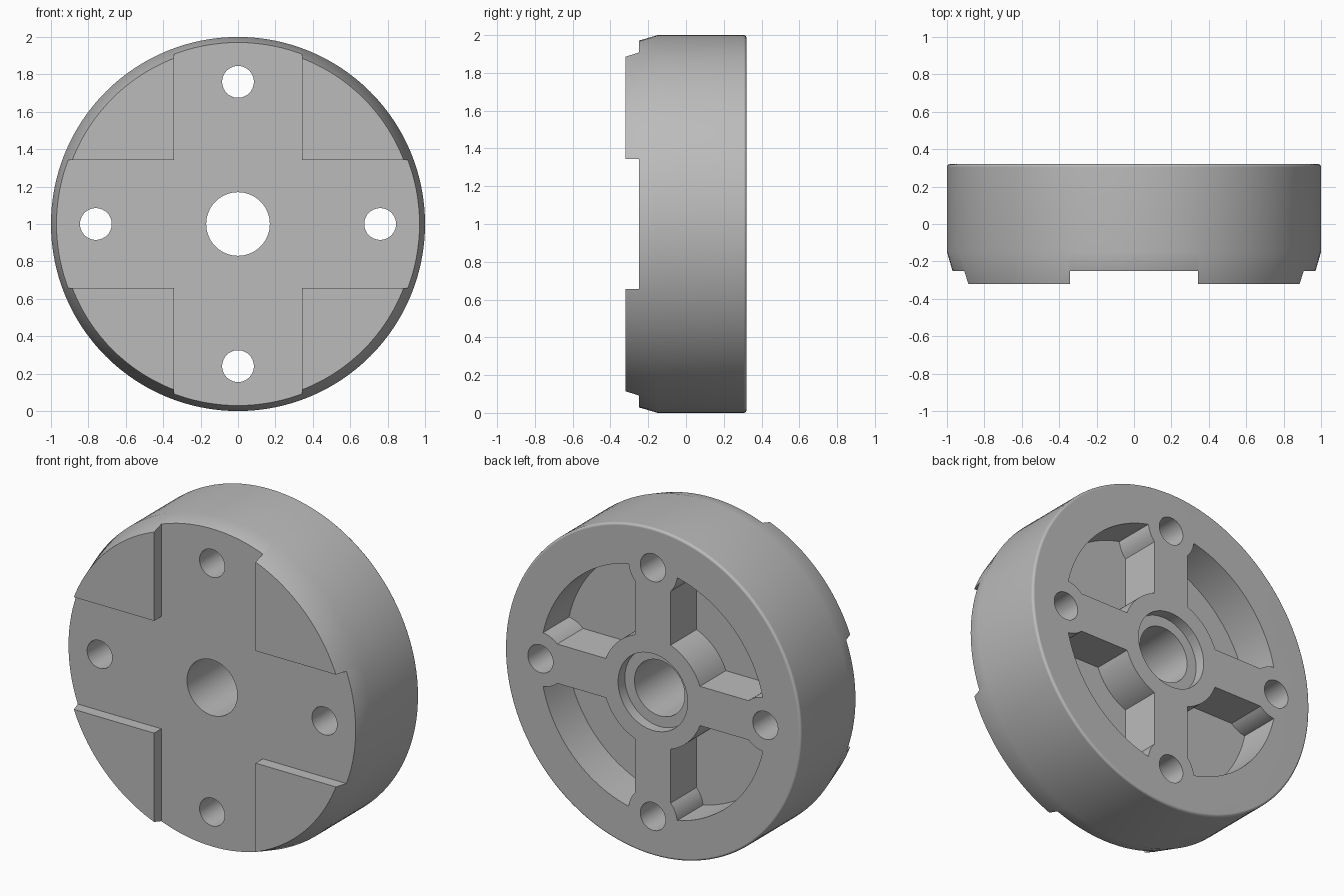
import bpy, bmesh, math
from math import sin, cos, asin, sqrt, pi, radians

if "Cube" in bpy.data.objects:
    bpy.data.objects.remove(bpy.data.objects["Cube"], do_unlink=True)

SEG = 128
HALF = 0.32          # half thickness along y
HOLE_AT = 0.76       # bolt circle radius
RIB, HUB, BOSS = 0.12, 0.34, 0.165

grey = bpy.data.materials.new("plain grey")
grey.use_nodes = True
COLOR = (0.5, 0.5, 0.5, 1)
grey.diffuse_color = COLOR
grey.node_tree.nodes["Principled BSDF"].inputs["Base Color"].default_value = COLOR


def arc(cx, cz, r, a0, a1, n):
    return [(cx + r * cos(a0 + (a1 - a0) * i / n),
             cz + r * sin(a0 + (a1 - a0) * i / n)) for i in range(n + 1)]


def circle(cx, cz, r, n):
    return arc(cx, cz, r, 0, 2 * pi, n)[:-1]


def loft(name, rings):
    """Solid from matching (x, y, z) loops, capped at both ends."""
    bm = bmesh.new()
    loops = [[bm.verts.new(p) for p in ring] for ring in rings]
    n = len(loops[0])
    for a, b in zip(loops, loops[1:]):
        for i in range(n):
            j = (i + 1) % n
            bm.faces.new((a[i], a[j], b[j], b[i]))
    bm.faces.new(loops[0])
    bm.faces.new(loops[-1])
    bmesh.ops.recalc_face_normals(bm, faces=bm.faces)
    mesh = bpy.data.meshes.new(name)
    bm.to_mesh(mesh)
    bm.free()
    mesh.materials.append(grey)
    obj = bpy.data.objects.new(name, mesh)
    bpy.context.collection.objects.link(obj)
    return obj


def prism(name, outline, y0, y1):
    return loft(name, [[(x, y, z + 1) for x, z in outline] for y in (y0, y1)])


# Disc body: tapered front shoulder, small rounded rim at the back
profile = [(0.95, -HALF), (1.0, -0.15)]
profile += arc(0.985, HALF - 0.015, 0.015, 0, pi / 2, 4)
body = loft("wheel_disc", [[(x, y, z + 1) for x, z in circle(0, 0, r, SEG)]
                           for r, y in profile])

cutters = []

# Cross-shaped channel on the front, leaving four raised pads
w, far = 0.343, 1.1
corner = [(far, -w), (far, w), (w, w)]
cross = []
for k in range(4):
    c, s = round(cos(k * pi / 2)), round(sin(k * pi / 2))
    cross += [(x * c - z * s, x * s + z * c) for x, z in corner]
cutters.append(prism("front_channel", cross, -0.4, -0.25))

# Centre bore, counterbore and four bolt holes
cutters.append(prism("centre_bore", circle(0, 0, 0.17, 64), -0.5, 0.5))
cutters.append(prism("counterbore", circle(0, 0, 0.235, 64), HALF - 0.065, 0.5))
for k in range(4):
    a = k * pi / 2
    cutters.append(prism("bolt_hole", circle(HOLE_AT * cos(a), HOLE_AT * sin(a), 0.085, 40),
                         -0.5, 0.5))

# Four rear pockets between the hub, ribs, bolt bosses and outer ring
hub_a = asin(RIB / HUB)
ring_a = 2 * asin(BOSS / 2 / HOLE_AT)
boss_end = -ring_a / 2
boss_start = -math.acos(RIB / BOSS)
boss_arc = arc(0, HOLE_AT, BOSS, boss_start, boss_end, 8)
pocket = arc(0, 0, HUB, hub_a, pi / 2 - hub_a, 16)
pocket += boss_arc[:-1]
pocket += arc(0, 0, HOLE_AT, pi / 2 - ring_a, ring_a, 24)
pocket += [(z, x) for x, z in reversed(boss_arc[:-1])]
for sx in (1, -1):
    for sz in (1, -1):
        cutters.append(prism("rear_pocket", [(x * sx, z * sz) for x, z in pocket],
                             HALF - 0.25, 0.5))

# Cut everything, then drop the cutters
bpy.context.view_layer.objects.active = body
for cutter in cutters:
    mod = body.modifiers.new("cut", "BOOLEAN")
    mod.operation = "DIFFERENCE"
    mod.solver = "EXACT"
    mod.object = cutter
    bpy.ops.object.modifier_apply(modifier=mod.name)
    bpy.data.objects.remove(cutter, do_unlink=True)

# Smooth round walls, crisp flat faces
bpy.ops.object.select_all(action="DESELECT")
body.select_set(True)
bpy.ops.object.shade_smooth_by_angle(angle=radians(30))
normals = body.modifiers.new("flat_face_normals", "WEIGHTED_NORMAL")
normals.keep_sharp = True
